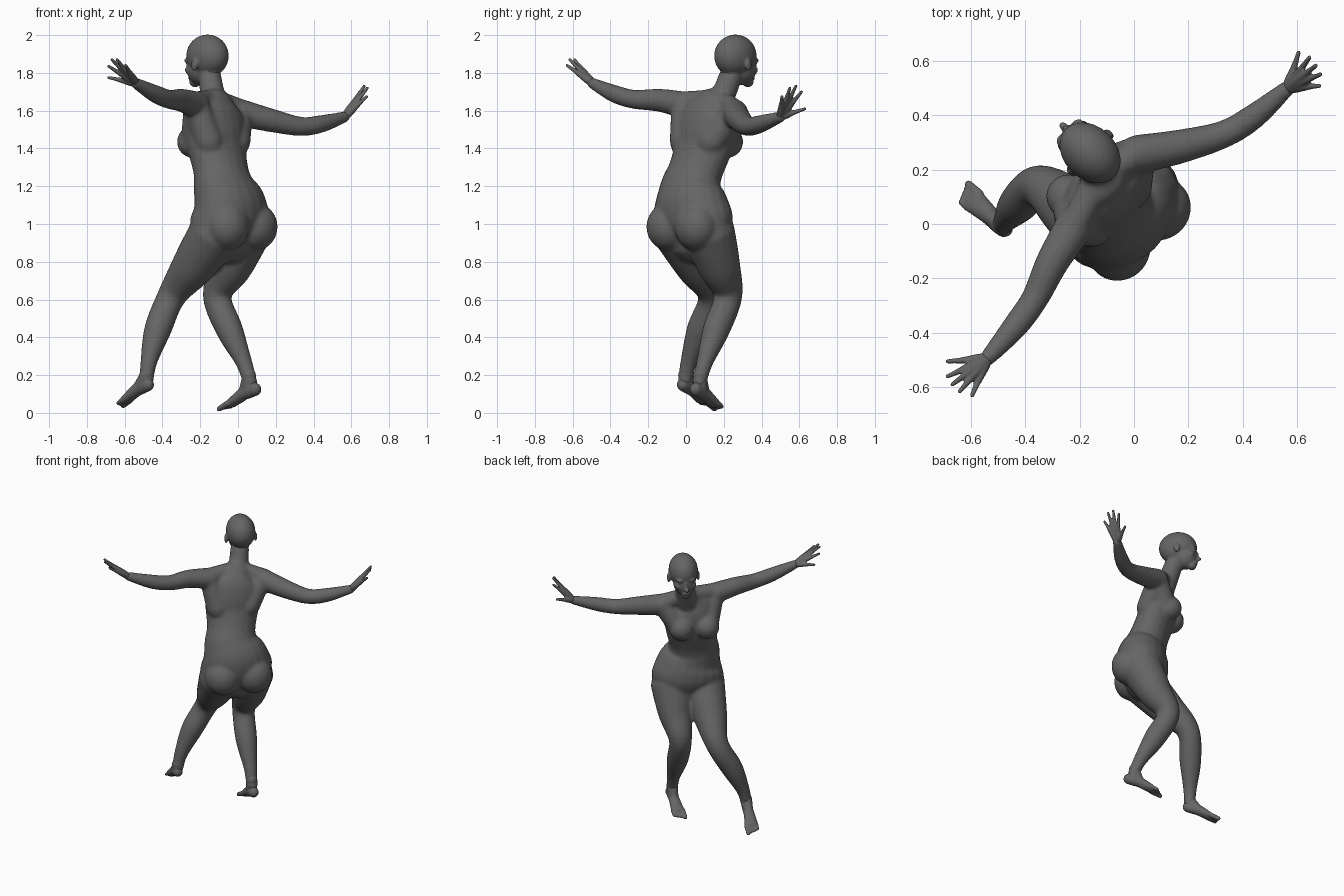
import bpy, bmesh, math
from mathutils import Vector, Matrix

old = bpy.data.objects.get("Cube")
if old:
    bpy.data.objects.remove(old, do_unlink=True)

# One skin colour for the whole figure
skin = bpy.data.materials.new("dark_grey")
skin.use_nodes = True
GREY = (0.13, 0.13, 0.13, 1)
skin.diffuse_color = GREY
skin.node_tree.nodes["Principled BSDF"].inputs["Base Color"].default_value = GREY

# Body axes: across (towards its right), forward and up
R = math.sqrt(0.5)
ACROSS, FORWARD, UP = Vector((R, R, 0)), Vector((-R, R, 0)), Vector((0, 0, 1))
AXES = Matrix((ACROSS, FORWARD, UP)).transposed()


def blend(a, b, c, d, t):
    """Catmull-Rom value between b and c."""
    return 0.5 * (2 * b + (c - a) * t + (2 * a - 5 * b + 4 * c - d) * t * t
                  + (3 * b - a - 3 * c + d) * t ** 3)


def tube(bm, points, side=ACROSS, sides=20, steps=6):
    """Loft through (x, y, z, half width[, half depth]) with rounded ends."""
    keys = [tuple(p) if len(p) == 5 else tuple(p) + (p[3],) for p in points]
    keys = [keys[0]] + keys + [keys[-1]]
    path = []
    for i in range(1, len(keys) - 2):
        for s in range(steps):
            path.append([blend(*v, s / steps) for v in zip(*keys[i - 1:i + 3])])
    path.append(list(keys[-1]))
    pos = [Vector(p[:3]) for p in path]
    centres, rings = [], []
    for i, p in enumerate(path):
        tan = (pos[min(i + 1, len(pos) - 1)] - pos[max(i - 1, 0)]).normalized()
        s = (side - tan * side.dot(tan)).normalized()
        n = tan.cross(s)
        # extra shrinking rings round off both ends
        caps = [(0, 1)]
        if i == 0:
            caps = [(-math.sin(k), math.cos(k)) for k in (1.4, 1.0, 0.5, 0)]
        elif i == len(path) - 1:
            caps = [(math.sin(k), math.cos(k)) for k in (0, 0.5, 1.0, 1.4)]
        for along, size in caps:
            c = pos[i] + tan * along * min(p[3], p[4])
            ring = []
            for k in range(sides):
                a = math.tau * k / sides
                ring.append(bm.verts.new(c + s * math.cos(a) * p[3] * size
                                         + n * math.sin(a) * p[4] * size))
            rings.append(ring)
    for r0, r1 in zip(rings, rings[1:]):
        for k in range(sides):
            j = (k + 1) % sides
            bm.faces.new((r0[k], r0[j], r1[j], r1[k]))
    bm.faces.new(list(reversed(rings[0])))
    bm.faces.new(rings[-1])


def blob(bm, centre, radii):
    """Ellipsoid aligned to the body axes."""
    m = Matrix.Translation(Vector(centre)) @ AXES.to_4x4() @ Matrix.Diagonal((*radii, 1))
    bmesh.ops.create_uvsphere(bm, u_segments=24, v_segments=16, radius=1, matrix=m)


def finish(bm, name, voxel, smoothing):
    """Fuse the overlapping forms into one smooth skin."""
    bmesh.ops.recalc_face_normals(bm, faces=bm.faces)
    mesh = bpy.data.meshes.new(name)
    bm.to_mesh(mesh)
    bm.free()
    mesh.materials.append(skin)
    ob = bpy.data.objects.new(name, mesh)
    bpy.context.collection.objects.link(ob)
    fuse = ob.modifiers.new("fuse", 'REMESH')
    fuse.mode = 'VOXEL'
    fuse.voxel_size = voxel
    fuse.use_smooth_shade = True
    soft = ob.modifiers.new("soften", 'SMOOTH')
    soft.factor = 0.5
    soft.iterations = smoothing
    return ob


# Torso, from crotch to base of neck
body = bmesh.new()
tube(body, [(-.05, .05, .92, .17, .13), (-.045, .045, 1.0, .24, .165),
            (-.047, .027, 1.1, .22, .17), (-.075, .027, 1.2, .18, .145),
            (-.09, .05, 1.28, .162, .128), (-.112, .09, 1.4, .178, .125),
            (-.115, .105, 1.5, .185, .123), (-.115, .115, 1.58, .175, .105),
            (-.118, .14, 1.64, .11, .075)])
hips, chest = Vector((-.04, .04, .985)), Vector((-.112, .092, 1.435))
for s in (-1, 1):
    blob(body, hips + ACROSS * s * .105 - FORWARD * .085, (.12, .112, .125))
    blob(body, chest + ACROSS * s * .085 + FORWARD * .095, (.083, .085, .085))

# Neck, shoulder slopes and collar muscles
tube(body, [(-.115, .15, 1.6, .085), (-.135, .2, 1.69, .066), (-.15, .235, 1.78, .062)])
left_shoulder, right_shoulder = Vector((-.22, -.01, 1.63)), Vector((.01, .255, 1.59))
for sh, s in ((left_shoulder, -1), (right_shoulder, 1)):
    tube(body, [(-.125, .175, 1.665, .05), (*(sh + UP * .015), .058)])
    tube(body, [(*(chest + ACROSS * s * .09 + FORWARD * .075), .075), (*sh, .068)])
    tube(body, [(*(chest + ACROSS * s * .1 - FORWARD * .04), .08), (*sh, .068)])

# Arms
tube(body, [(*left_shoulder, .072), (-.3, -.14, 1.655, .061), (-.365, -.275, 1.66, .051),
            (-.44, -.38, 1.69, .047), (-.54, -.495, 1.745, .03)])
tube(body, [(*right_shoulder, .073), (.17, .285, 1.55, .063), (.33, .33, 1.517, .051),
            (.44, .395, 1.53, .047), (.565, .5, 1.567, .03)])

# Legs
tube(body, [(-.12, -.03, .95, .142), (-.235, .06, .78, .116), (-.35, .14, .62, .077),
            (-.425, .075, .44, .072), (-.472, .015, .27, .045), (-.485, -.005, .17, .038)])
tube(body, [(.03, .12, .95, .142), (-.035, .175, .78, .114), (-.11, .222, .62, .077),
            (-.045, .16, .44, .072), (.03, .1, .27, .045), (.065, .07, .16, .038)])
finish(body, "body", .01, 10)

# Head: skull, jaw, brow, cheeks, eyes, nose, lips, chin and ears
head = bmesh.new()
centre = Vector((-.165, .265, 1.87))


def on_head(across, forward, up, radii):
    blob(head, centre + ACROSS * across + FORWARD * forward + UP * up, radii)


on_head(0, -.005, .02, (.097, .127, .113))
on_head(0, .04, -.05, (.075, .083, .085))
on_head(0, .088, -.118, (.032, .03, .028))
on_head(0, .128, -.068, (.015, .024, .014))
on_head(0, .113, -.04, (.01, .022, .034))
on_head(0, .112, -.098, (.026, .016, .011))
for s in (-1, 1):
    on_head(s * .034, .1, -.005, (.032, .022, .012))
    on_head(s * .036, .096, -.026, (.016, .018, .01))
    on_head(s * .046, .08, -.055, (.026, .028, .024))
    on_head(s * .099, -.005, -.028, (.011, .022, .034))
tube(head, [(-.14, .21, 1.71, .058), (-.155, .245, 1.8, .06)])
finish(head, "head", .007, 4)

# Hands: each finger runs from the wrist through its knuckle to its tip
HANDS = {
    "left_hand": ((-.54, -.495, 1.745),
                  [(-.685, -.505, 1.775), (-.685, -.56, 1.835), (-.668, -.59, 1.87),
                   (-.64, -.615, 1.87), (-.595, -.63, 1.84)]),
    "right_hand": ((.565, .5, 1.567),
                   [(.605, .63, 1.61), (.645, .612, 1.7), (.668, .582, 1.73),
                    (.685, .55, 1.72), (.682, .508, 1.675)]),
}
for name, (wrist, tips) in HANDS.items():
    hand = bmesh.new()
    wrist = Vector(wrist)
    for i, tip in enumerate(tips):
        tip = Vector(tip)
        knuckle = wrist.lerp(tip, .5 if i == 0 else .56)
        tube(hand, [(*wrist, .022), (*wrist.lerp(knuckle, .5), .02), (*knuckle, .0145),
                    (*knuckle.lerp(tip, .5), .0105), (*tip, .0085)], sides=12, steps=4)
    finish(hand, name, .005, 3)

# Feet: heel, arch and ball, then five toes
FEET = {
    "left_foot": ((-.478, -.015, .15), (-.59, .085, .07), (-.485, -.005, .2), 1),
    "right_foot": ((.09, .052, .125), (-.035, .145, .05), (.058, .075, .2), -1),
}
for name, (heel, ball, ankle, inner) in FEET.items():
    foot = bmesh.new()
    heel, ball, ankle = Vector(heel), Vector(ball), Vector(ankle)
    run = (ball - heel).normalized()
    side = run.cross(UP).normalized()
    arch = heel.lerp(ball, .5) + UP * .012
    tube(foot, [(*heel, .034, .036), (*arch, .036, .034), (*ball, .046, .023)], side)
    tube(foot, [(*ankle, .038), (*heel.lerp(arch, .5), .036)])
    tube(foot, [(*ankle, .034), (*arch, .032), (*ball, .026, .02)], side)
    for i in range(5):
        offset = side * inner * (.034 - .017 * i)
        root = ball + offset
        size = .0145 if i == 0 else .011
        tip = root + run * (.062 - .007 * i) - UP * .002
        tube(foot, [(*root, size + .002), (*tip, size)], sides=12)
    finish(foot, name, .006, 3)
